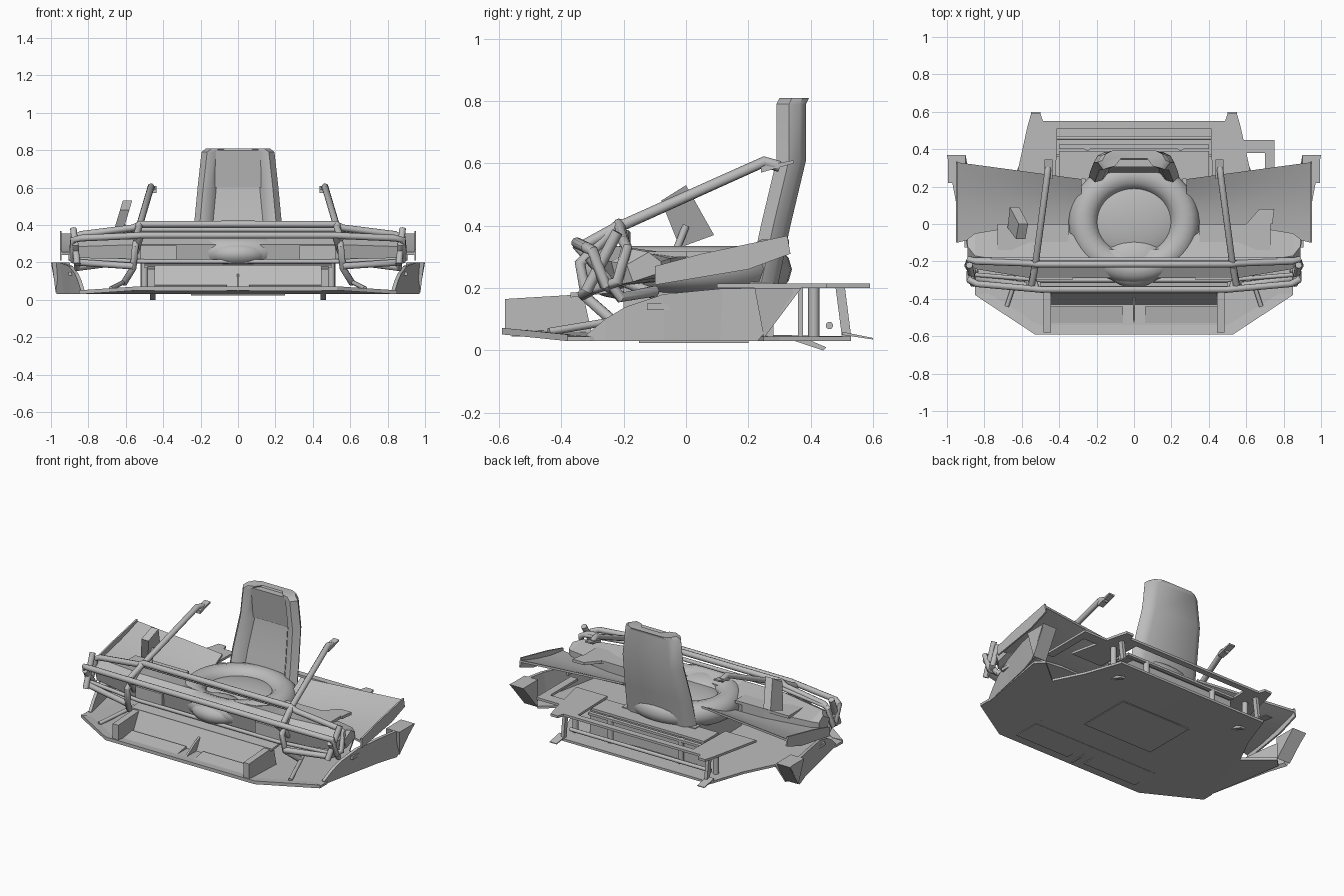
import bpy, bmesh, math
from mathutils import Vector

old = bpy.data.objects.get("Cube")
if old:
    bpy.data.objects.remove(old, do_unlink=True)

GREY = (.5, .5, .5, 1)
grey = bpy.data.materials.new("plain grey")
grey.diffuse_color = GREY
grey.use_nodes = True
grey.node_tree.nodes["Principled BSDF"].inputs["Base Color"].default_value = GREY

# Shared levels and thicknesses
BOTTOM, FLOOR, DECK = .03, .045, .2
SHEET = .015
PIPE, THIN_PIPE = .018, .012


def mix(start, end, t):
    return start + (end - start) * t


def circle(count):
    angles = [math.tau * k / count for k in range(count)]
    return [(math.cos(a), math.sin(a)) for a in angles]


def finish(name, bm, smooth, paired):
    """Make the object; paired parts are modelled on +x and mirrored."""
    bmesh.ops.recalc_face_normals(bm, faces=bm.faces)
    mesh = bpy.data.meshes.new(name)
    bm.to_mesh(mesh)
    bm.free()
    mesh.materials.append(grey)
    part = bpy.data.objects.new(name, mesh)
    bpy.context.collection.objects.link(part)
    if smooth:
        bpy.ops.object.select_all(action="DESELECT")
        part.select_set(True)
        bpy.context.view_layer.objects.active = part
        bpy.ops.object.shade_smooth_by_angle(angle=math.radians(40))
    if paired:
        mirror = part.modifiers.new("mirror", "MIRROR")
        mirror.use_mirror_merge = False


def loft(name, loops, smooth=False, paired=True, closed=False):
    """Skin matching loops, then cap the ends or join them into a ring."""
    bm = bmesh.new()
    rings = [[bm.verts.new(point) for point in loop] for loop in loops]
    following = rings[1:] + rings[:1] if closed else rings[1:]
    for ring, after in zip(rings, following):
        for i in range(len(ring)):
            bm.faces.new((ring[i - 1], ring[i], after[i], after[i - 1]))
    if not closed:
        bm.faces.new(rings[0])
        bm.faces.new(rings[-1])
    finish(name, bm, smooth, paired)


def plate(name, outline, low, high, paired=True):
    loft(name, [[(x, y, z) for x, y in outline] for z in (low, high)], paired=paired)


def side_cut(name, inner, outer, outline):
    loft(name, [[(x, y, z) for y, z in outline] for x in (inner, outer)])


def box(name, inner, outer, front, back, low, high):
    plate(name, [(inner, front), (outer, front), (outer, back), (inner, back)], low, high)


def tube(name, path, radius=PIPE, paired=True):
    """Round bar with mitred joints along a path."""
    path = [Vector(point) for point in path]
    loops = []
    u = Vector((.3, .5, .8))
    for i, point in enumerate(path):
        arriving = (point - path[max(i - 1, 0)]).normalized()
        leaving = (path[min(i + 1, len(path) - 1)] - point).normalized()
        along = (arriving + leaving).normalized()
        u = (u - along * u.dot(along)).normalized()
        v = along.cross(u)
        loops.append([point + radius * (u * c + v * s) for c, s in circle(10)])
    loft(name, loops, True, paired)


def ball(name, centre, size):
    bm = bmesh.new()
    bmesh.ops.create_uvsphere(bm, u_segments=28, v_segments=14, radius=1)
    for vert in bm.verts:
        vert.co = [c + r * s for c, r, s in zip(centre, vert.co, size)]
    finish(name, bm, True, False)


# Floor pan with upswept nose
nose = [(.53, -.59), (.85, -.38)]
floor = [(0, -.59)] + nose + [(.85, -.31), (.72, .1), (.62, .3), (.54, .53), (0, .53)]


def sweep(y):
    return max(0, -y - .42) / 8


loft("floor_pan", [[(x, y, level + sweep(y)) for x, y in floor] for level in (BOTTOM, FLOOR)])
box("belly_plate", 0, .25, -.15, .2, BOTTOM - .006, BOTTOM)
rim = [(0, -.59)] + nose + [(.78, -.37), (.5, -.54), (0, -.54)]
loft("nose_rim", [[(x, y, level + sweep(y)) for x, y in rim] for level in (FLOOR, FLOOR + .006)])

# Front tray
side_cut("tray_divider", 0, .006, [(-.56, FLOOR), (-.37, FLOOR), (-.36, .15), (-.44, .12)])
side_cut("tray_back", 0, .45, [(-.44, FLOOR), (-.37, .18), (-.35, .18), (-.35, FLOOR)])
side_cut("under_shelf", 0, .5, [(-.37, .17), (-.2, .19), (-.2, DECK), (-.37, .185)])
side_cut("tray_panel", .06, .45, [(-.53, FLOOR), (-.44, FLOOR), (-.44, .08), (-.53, .065)])
side_cut("tray_wall", .445, .485, [(-.58, .06), (-.58, .165), (-.33, .18), (-.3, FLOOR)])
tube("tray_strut", [(.68, -.44, .06), (.6, -.2, .1)], THIN_PIPE)

# Lamp and cowl body, cut back round the seat and tapering towards its ends
cowl = []
for x, front, back, shrink in [(0, -.27, -.15, 0), (.25, -.27, -.12, 0), (.4, -.27, 0, 0),
                               (.55, -.27, 0, 0), (.85, -.22, -.05, .01), (.89, -.17, -.08, .02)]:
    low, high = DECK + shrink, .335 - shrink
    cowl.append([(x, front, low), (x, front - .02, high - .04), (x, front + .05, high),
                 (x, back, high - .03), (x, back, low + .03)])
loft("cowl", cowl)
box("lamp_plate", .33, .52, -.3, -.28, .21, .29)
box("dash_plate", .35, .73, -.14, 0, .3, .318)
plate("dash_tab", [(.6, 0), (.74, 0), (.75, .08), (.67, .08)], .3, .318, paired=False)

# Round seat tub
tub = []
for c, s in circle(40):
    tub.append([((.27 + .08 * a) * c, .01 + (.25 + .08 * a) * s, .26 + .075 * b) for a, b in circle(12)])
loft("tub_ring", tub, True, paired=False, closed=True)
ball("cushion", (0, .03, .25), (.25, .22, .06))
ball("nose_dome", (0, -.2, .245), (.17, .14, .08))
box("tub_base", 0, .26, -.2, .28, FLOOR, .22)

# Seat back with side bolsters and a recessed middle
seat = []
for z, wide, front in [(.21, .245, .2), (.4, .235, .24), (.61, .215, .29), (.79, .195, .29), (.81, .17, .3)]:
    back = front + .095
    right = [(wide - .1, front + .05), (wide - .07, front + .01), (wide - .03, front),
             (wide, front + .04), (wide - .02, back - .02), (wide - .06, back)]
    left = [(-x, y) for x, y in reversed(right)]
    seat.append([(x, y, z) for x, y in right + left])
loft("seat_back", seat, True, paired=False)
side_cut("headrest_pad", 0, .125, [(.33, .6), (.305, .8), (.36, .8), (.36, .6)])

# Swept wing with raised trailing edge and end plate
wing = []
for t in (0, .3, .7, 1):
    x, front, back = mix(.28, .945, t), -.1 * t * t, mix(.24, .33, t)
    top = [(x, mix(front, back, c), .255 + .1 * c ** 1.5) for c in (0, .3, .6, .8, 1)]
    wing.append(top + [(x, y, z - SHEET) for x, y, z in reversed(top)])
loft("wing", wing, True)
side_cut("wing_end_plate", .943, .953, [(-.1, .21), (-.1, .27), (.05, .31), (.325, .368), (.335, .31), (.2, .26)])

# Flared side skirt, sill and rear corner
skirt = []
for t in (0, .1, .2, .4, .7, 1):
    x, y, high = mix(.84, .97, t), mix(-.32, .3, t), DECK - .15 * (1 - t) ** 4
    lean = .07 * t ** 8
    lower, upper = (x, y - lean), (x + .03 * t, y + lean)
    skirt.append([(*lower, BOTTOM), (*upper, high), (upper[0] - .02, upper[1], high), (x - .02, y - lean, FLOOR)])
loft("side_skirt", skirt)
plate("skirt_sill", [(.7, .1), (.84, -.32), (.93, .2), (.88, .25)], BOTTOM, FLOOR)
loft("skirt_corner", [[(x, .25, .04), (x + .02, .37, DECK), (x + .02, .22, DECK)] for x in (.88, .975)])
box("side_marker", .87, .905, -.125, -.05, .13, .15)

# Front guard bars running across
tube("guard_top_bar", [(0, -.215, .405), (.52, -.215, .405), (.56, -.21, .385), (.84, -.2, .35),
                       (.88, -.19, .33), (.89, -.22, .22), (.85, -.29, .2), (.56, -.33, .18)])
tube("guard_front_bar", [(0, -.35, .345), (.5, -.35, .345), (.84, -.32, .33), (.88, -.3, .32),
                         (.88, -.26, .21), (.84, -.24, .2)])
tube("guard_middle_bar", [(0, -.19, .375), (.54, -.19, .375), (.87, -.19, .34)], THIN_PIPE)
tube("guard_low_bar", [(0, -.3, .205), (.5, -.3, .205), (.86, -.27, .215)], THIN_PIPE)

# Guard uprights and crossing braces
tube("guard_upright", [(.53, -.22, .4), (.55, -.34, .28), (.56, -.32, .17), (.61, -.23, .09)])
tube("guard_brace", [(.52, -.35, .34), (.55, -.27, .25), (.58, -.1, .18)])
tube("guard_side_brace", [(.87, -.31, .3), (.86, -.21, .17), (.72, -.1, .19)])
tube("guard_end_brace", [(.86, -.32, .19), (.88, -.22, .38)])

# Sloping side pole with clamp
tube("side_pole", [(.55, -.34, .33), (.53, -.24, .385), (.465, .25, .605), (.46, .3, .59)])
side_cut("pole_clamp", .437, .478, [(.24, .57), (.345, .6), (.345, .61), (.24, .59)])

# Leaning mirror on the right
mirror_outline = [(-.08, .48), (0, .53), (.09, .37), (-.02, .33)]
loft("mirror", [[(x + .3 * (z - .45), y, z) for y, z in mirror_outline] for x in (-.64, -.59)], paired=False)
tube("mirror_stalk", [(-.6, -.04, .3), (-.61, 0, .4)], THIN_PIPE, paired=False)

# Upper rear deck with arms, posts and bracket
box("deck_rear", 0, .55, .51, .55, DECK, DECK + SHEET)
box("deck_front", 0, .4, .24, .39, DECK, DECK + SHEET)
box("deck_rail", 0, .4, .4, .425, DECK - SHEET, DECK)
box("rear_panel", 0, .42, .36, .375, FLOOR, DECK)
plate("deck_arm", [(.42, .2), (.64, .2), (.57, .52), (.55, .59), (.5, .59), (.48, .53), (.41, .53)],
      DECK, DECK + SHEET)
plate("side_bracket", [(.55, .38), (.7, .38), (.7, .1), (.75, .1), (.75, .45), (.55, .45)],
      DECK, DECK + SHEET, paired=False)
tube("rear_crossbar", [(0, .46, .08), (.5, .46, .08)], THIN_PIPE)
for x in (.25, .5):
    tube("deck_post", [(x, .41, FLOOR), (x, .41, DECK)])
side_cut("rear_stay", .5, .52, [(.5, FLOOR), (.48, DECK), (.51, DECK), (.53, FLOOR)])

# Tow hooks and rear tongues
side_cut("tow_hook", .44, .47, [(.35, BOTTOM), (.44, 0), (.45, .01), (.38, .04)])
side_cut("rear_tongue", .5, .55, [(.5, .05), (.6, .035), (.6, .04), (.5, .06)])
